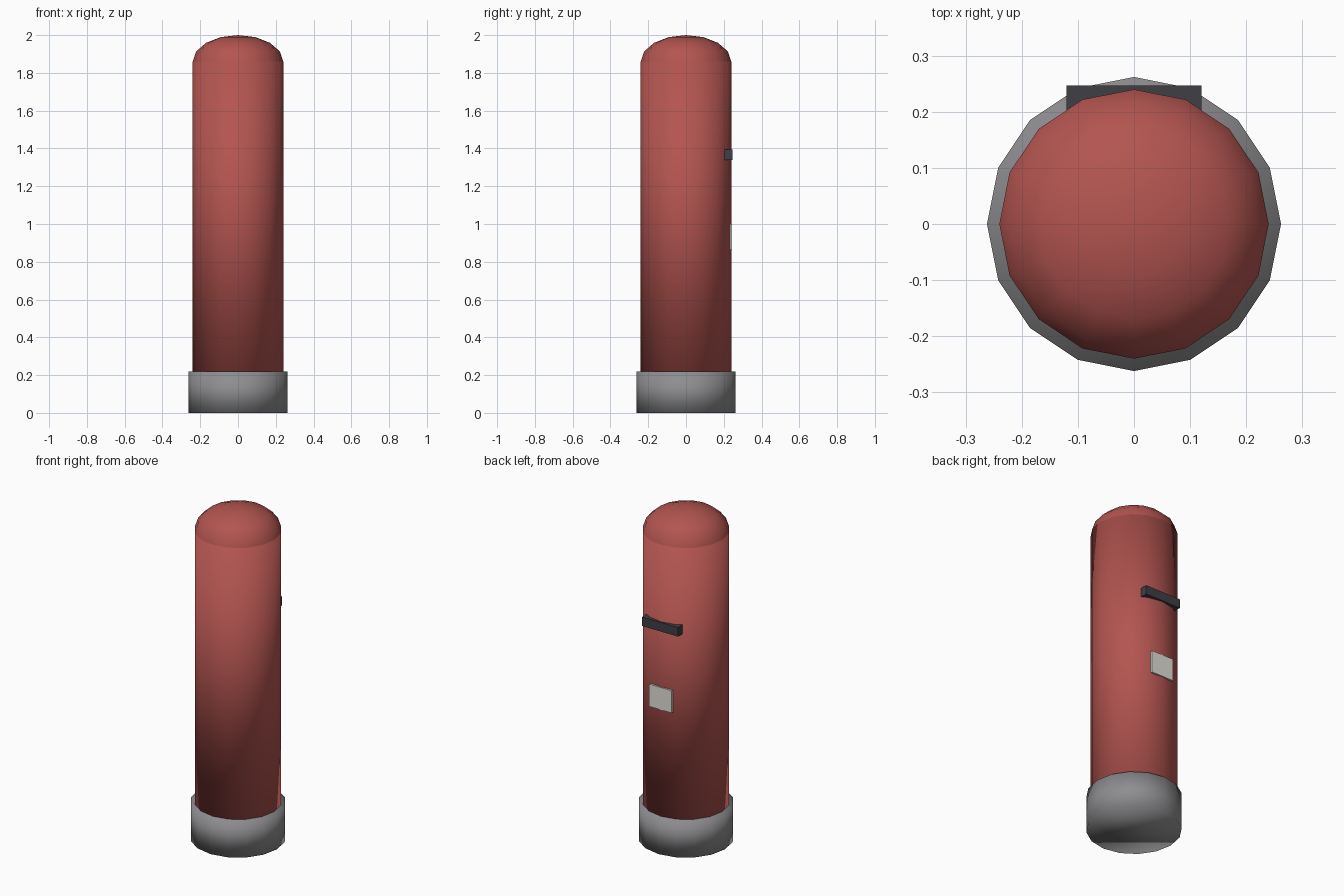
import bpy, bmesh, math

if "Cube" in bpy.data.objects:
    bpy.data.objects.remove(bpy.data.objects["Cube"])

SIDES = 16


def material(name, rgb):
    m = bpy.data.materials.new(name)
    m.diffuse_color = (*rgb, 1)
    m.use_nodes = True
    m.node_tree.nodes["Principled BSDF"].inputs["Base Color"].default_value = m.diffuse_color
    return m


def finish(name, bm, mat=None, smooth=False):
    bmesh.ops.recalc_face_normals(bm, faces=bm.faces)
    me = bpy.data.meshes.new(name)
    bm.to_mesh(me)
    bm.free()
    for p in me.polygons:
        p.use_smooth = smooth
    if mat:
        me.materials.append(mat)
    ob = bpy.data.objects.new(name, me)
    bpy.context.collection.objects.link(ob)
    return ob


def cylinder(name, r, z0, z1, mat=None):
    bm = bmesh.new()
    bmesh.ops.create_cone(bm, cap_ends=True, segments=SIDES, radius1=r, radius2=r, depth=z1 - z0)
    bmesh.ops.translate(bm, verts=bm.verts, vec=(0, 0, (z0 + z1) / 2))
    return finish(name, bm, mat, True)


def box(name, lo, hi, mat):
    bm = bmesh.new()
    bmesh.ops.create_cube(bm, size=1)
    bmesh.ops.scale(bm, verts=bm.verts, vec=[b - a for a, b in zip(lo, hi)])
    bmesh.ops.translate(bm, verts=bm.verts, vec=[(a + b) / 2 for a, b in zip(lo, hi)])
    return finish(name, bm, mat)


red = material("red_paint", (0.45, 0.09, 0.08))
dark = material("dark_slot", (0.05, 0.05, 0.06))
pale = material("pale_plate", (0.75, 0.73, 0.67))

# Plinth and main pillar
cylinder("base", 0.262, 0, 0.22, material("base_grey", (0.27, 0.27, 0.28)))
cylinder("body", 0.24, 0.22, 1.86, red)

# Flattened half-sphere cap
bm = bmesh.new()
bmesh.ops.create_uvsphere(bm, u_segments=SIDES, v_segments=8, radius=1)
bmesh.ops.delete(bm, geom=[v for v in bm.verts if v.co.z < -0.01], context='VERTS')
bmesh.ops.scale(bm, verts=bm.verts, vec=(0.24, 0.24, 0.14))
bmesh.ops.translate(bm, verts=bm.verts, vec=(0, 0, 1.86))
finish("dome_cap", bm, red, True)

# Posting slot and notice plate on the back
box("slot", (-0.12, 0.203, 1.34), (0.12, 0.247, 1.395), dark)
box("notice_plate", (-0.075, 0.232, 0.865), (0.075, 0.244, 1.0), pale)
